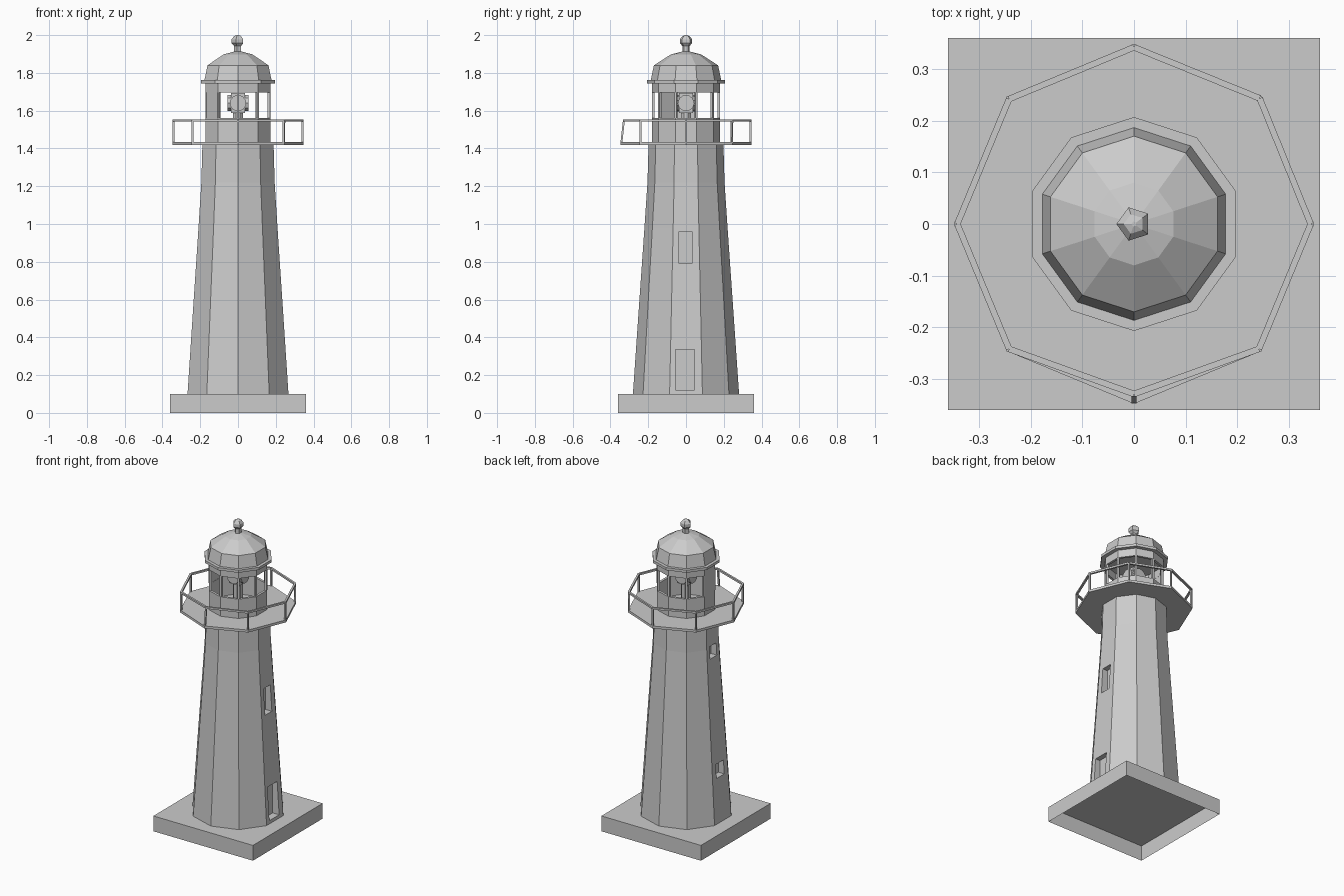
import bpy, bmesh
from math import sin, cos, radians, pi
from mathutils import Vector, Matrix

if "Cube" in bpy.data.objects:
    bpy.data.objects.remove(bpy.data.objects["Cube"])


def finish(name, bm):
    bmesh.ops.recalc_face_normals(bm, faces=bm.faces)
    mesh = bpy.data.meshes.new(name)
    bm.to_mesh(mesh)
    bm.free()
    obj = bpy.data.objects.new(name, mesh)
    bpy.context.collection.objects.link(obj)
    return obj


def lathe(name, profile, sides=10, phase=90, loop=False):
    """Faceted turned part from (radius, z) points; loop closes the section."""
    bm = bmesh.new()
    rings = []
    for r, z in profile:
        rings.append([bm.verts.new((r * cos(radians(phase) + 2 * pi * i / sides),
                                    r * sin(radians(phase) + 2 * pi * i / sides), z))
                      for i in range(sides)])
    pairs = list(zip(rings, rings[1:]))
    if loop:
        pairs.append((rings[-1], rings[0]))
    for a, b in pairs:
        for i in range(sides):
            j = (i + 1) % sides
            bm.faces.new((a[i], a[j], b[j], b[i]))
    if not loop:
        bm.faces.new(rings[0])
        bm.faces.new(rings[-1])
    return finish(name, bm)


def block(name, size, loc, angle=0):
    bm = bmesh.new()
    m = Matrix.Translation(loc) @ Matrix.Rotation(radians(angle), 4, 'Z') @ Matrix.Diagonal((*size, 1))
    bmesh.ops.create_cube(bm, size=1, matrix=m)
    return finish(name, bm)


def bar(name, a, b, width):
    a, b = Vector(a), Vector(b)
    d = b - a
    bm = bmesh.new()
    m = (Matrix.Translation((a + b) / 2) @ d.to_track_quat('Z', 'Y').to_matrix().to_4x4()
         @ Matrix.Diagonal((width, width, d.length, 1)))
    bmesh.ops.create_cube(bm, size=1, matrix=m)
    return finish(name, bm)


def polar(r, deg, z):
    return (r * cos(radians(deg)), r * sin(radians(deg)), z)


# Square plinth, open underneath
base = block("plinth", (0.72, 0.72, 0.1), (0, 0, 0.05))
bm = bmesh.new()
bm.from_mesh(base.data)
bm.faces.ensure_lookup_table()
bmesh.ops.delete(bm, geom=[f for f in bm.faces if f.normal.z < -0.9], context='FACES')
bm.to_mesh(base.data)
bm.free()

# Tapered ten-sided tower
tower = lathe("tower", [(0.281, 0.1), (0.25, 0.55), (0.22, 0.98), (0.204, 1.22), (0.198, 1.425)])

# Door and window recesses: side, y centre, z centre, width, height, wall apothem
openings = [("door", 1, -0.005, 0.228, 0.1, 0.215, 0.259),
            ("tall_window", 1, -0.002, 0.875, 0.07, 0.17, 0.216),
            ("upper_window", -1, 0, 1.19, 0.07, 0.08, 0.196),
            ("lower_window", -1, 0, 0.43, 0.08, 0.09, 0.246)]
for name, side, y, z, w, h, wall in openings:
    cut = block(name + "_cutter", (0.14, w, h), (side * (wall + 0.03), y, z))
    cut.hide_render = True
    cut.display_type = 'WIRE'
    mod = tower.modifiers.new(name, 'BOOLEAN')
    mod.operation = 'DIFFERENCE'
    mod.solver = 'EXACT'
    mod.object = cut
bpy.context.view_layer.update()
baked = bpy.data.meshes.new_from_object(tower.evaluated_get(bpy.context.evaluated_depsgraph_get()))
tower.modifiers.clear()
tower.data = baked
for o in [o for o in bpy.data.objects if o.name.endswith("_cutter")]:
    bpy.data.objects.remove(o)

# Octagonal gallery floor
lathe("gallery_floor", [(0.348, 1.418), (0.348, 1.434)], 8, 0)

# Gallery railing, with two posts leaning inward
tops = []
for k in range(8):
    r = {6: 0.329, 1: 0.344}.get(k, 0.342)
    tops.append(polar(r, 45 * k, 1.548))
    bar("gallery_post", polar(0.342, 45 * k, 1.43), tops[-1], 0.01)
for k in range(8):
    bar("gallery_rail", tops[k], tops[(k + 1) % 8], 0.012)

# Lantern room: parapet, head band, glazing posts, two solid panels
lathe("lantern_parapet", [(0.181, 1.43), (0.181, 1.56), (0.165, 1.56), (0.165, 1.43)], loop=True)
lathe("lantern_head", [(0.181, 1.695), (0.181, 1.75), (0.165, 1.75), (0.165, 1.695)], loop=True)
for k in range(10):
    a = 18 + 36 * k
    block("glazing_post", (0.013, 0.013, 0.137), polar(0.173, a, 1.6275), a)
for a in (180, 216):
    block("lantern_panel", (0.014, 0.108, 0.137), polar(0.165, a, 1.6275), a)

# Lamp on its pedestal
lathe("lamp_pedestal", [(0.04, 1.43), (0.03, 1.47), (0.03, 1.6)], 8, 22.5)
block("lamp_body", (0.075, 0.075, 0.105), (0, 0, 1.64))
for name, axis in (("side_lens", 'Y'), ("front_lens", 'X')):
    bm = bmesh.new()
    bmesh.ops.create_cone(bm, cap_ends=True, segments=10, radius1=0.044, radius2=0.044, depth=0.11,
                          matrix=Matrix.Translation((0, 0, 1.64)) @ Matrix.Rotation(pi / 2, 4, axis))
    finish(name, bm)

# Eave ring, faceted dome and ball finial
lathe("roof_eave", [(0.207, 1.745), (0.207, 1.762)])
lathe("roof_dome", [(0.187, 1.76), (0.17, 1.84), (0.08, 1.898), (0.02, 1.913)])
lathe("finial_neck", [(0.02, 1.905), (0.02, 1.945)], 5, 180)
lathe("finial_ball", [(0.016, 1.938), (0.034, 1.957), (0.034, 1.978), (0.02, 1.995), (0.005, 2.0)], 5, 180)
